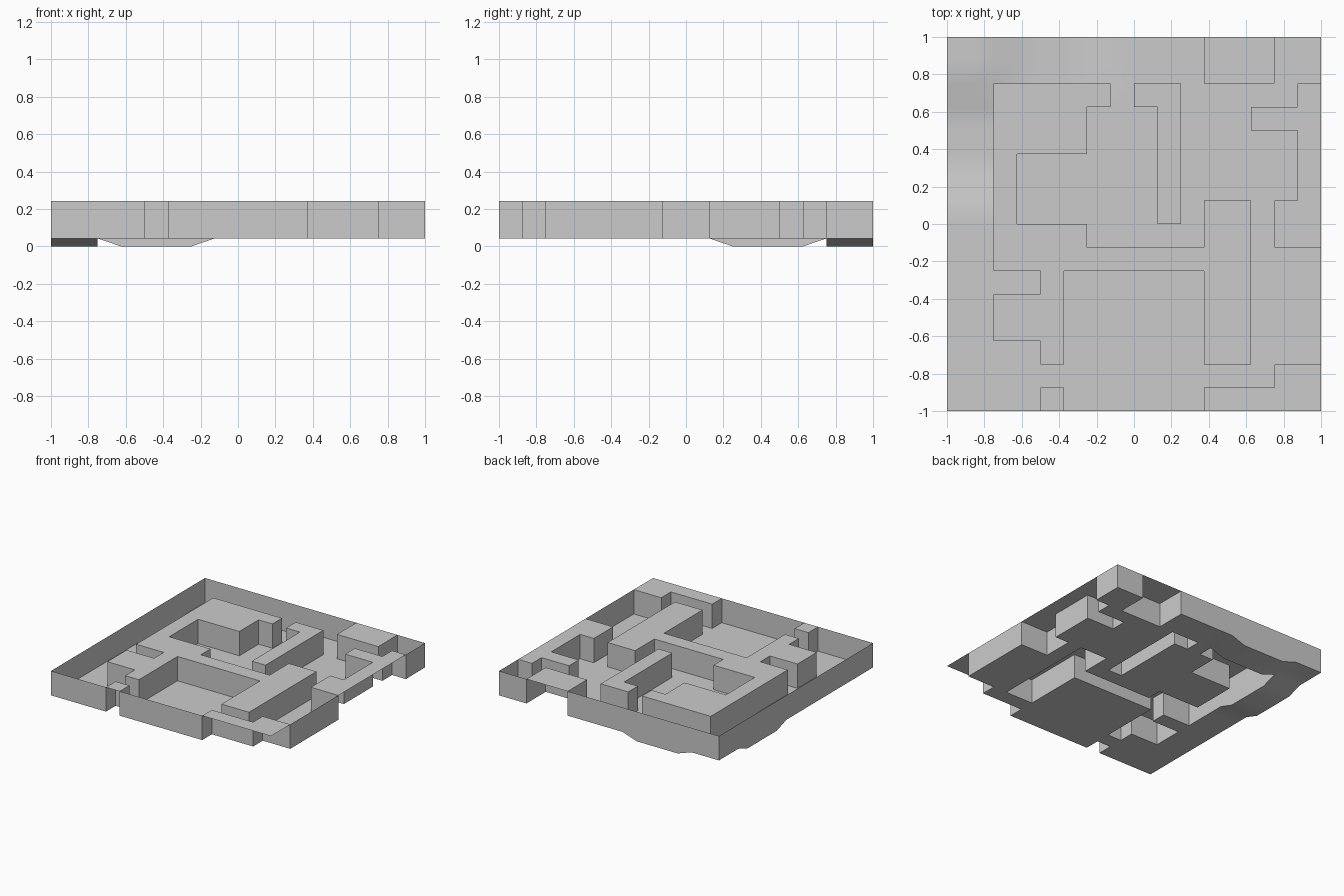
import bpy, bmesh

if "Cube" in bpy.data.objects:
    bpy.data.objects.remove(bpy.data.objects["Cube"])

U = 0.125            # grid cell size
FLOOR, TOP = 0.043, 0.243

# raised areas as rectangles in grid cells: x0, y0, x1, y1
RAISED = [
    (-6, 3, -2, 6), (-2, 5, -1, 6), (-6, 0, -5, 3), (-6, -2, -2, 0),    # large central block
    (-2, -2, 3, -1), (3, -6, 5, 1), (-4, -6, -3, -2), (-6, -5, -4, -3),
    (0, 5, 2, 6), (1, 0, 2, 5),                                         # hook-shaped block
    (3, 6, 6, 8),                                                       # back block
    (7, 1, 8, 6), (5, 4, 7, 5), (6, -1, 8, 1),                          # right block
    (3, -8, 8, -7), (6, -7, 8, -6),                                     # front corner block
    (-4, -8, -3, -7),                                                   # small front block
]
high = {(i, j) for x0, y0, x1, y1 in RAISED
        for i in range(x0, x1) for j in range(y0, y1)}
low = {(i, j) for i in range(-8, 8) for j in range(-8, 8)} - high


def dip(t, a, b):
    """Shallow hollow: flat bottom with one-cell slopes at both ends."""
    return FLOOR * (1 - max(0, min(1, t - a, b - t)))


def floor_z(i, j):
    if j >= 6:
        return dip(i, -6, -1)
    if i <= -6:
        return dip(j, 1, 6)
    return FLOOR


def build(name, quads, merge=True):
    bm = bmesh.new()
    for q in quads:
        bm.faces.new([bm.verts.new((x * U, y * U, z)) for x, y, z in q])
    bmesh.ops.remove_doubles(bm, verts=bm.verts, dist=1e-4)
    if merge:
        bmesh.ops.dissolve_limit(bm, angle_limit=0.01, verts=bm.verts, edges=bm.edges)
    me = bpy.data.meshes.new(name)
    bm.to_mesh(me)
    bm.free()
    ob = bpy.data.objects.new(name, me)
    bpy.context.collection.objects.link(ob)
    return ob


def corners(i, j):
    return [(i, j), (i + 1, j), (i + 1, j + 1), (i, j + 1)]


# corridor floor, with softly shaded hollows
floor = build("corridor_floor",
              [[(x, y, floor_z(x, y)) for x, y in corners(*c)] for c in sorted(low)], merge=False)
for p in floor.data.polygons:
    p.use_smooth = True

# tops of the raised blocks
build("block_tops", [[(x, y, TOP) for x, y in corners(*c)] for c in sorted(high)])

# walls wherever the corridor meets a block or the outer edge
walls = []
for i, j in sorted(low):
    c = corners(i, j)
    for k, (di, dj) in enumerate([(0, -1), (1, 0), (0, 1), (-1, 0)]):
        if (i + di, j + dj) not in low:
            (ax, ay), (bx, by) = c[k], c[(k + 1) % 4]
            walls.append([(bx, by, floor_z(bx, by)), (ax, ay, floor_z(ax, ay)),
                          (ax, ay, TOP), (bx, by, TOP)])
build("corridor_walls", walls)
